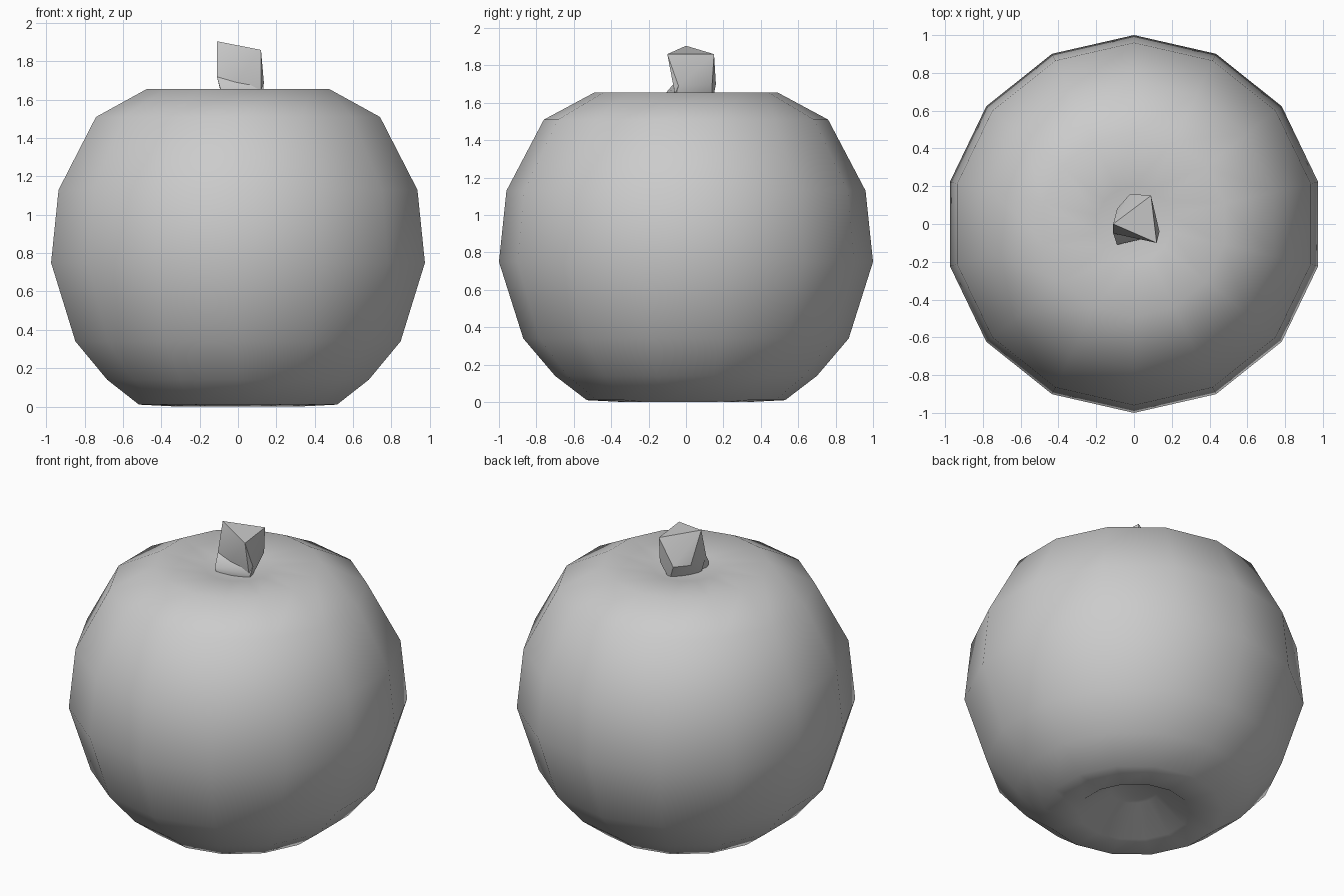
import bpy, bmesh, math
from mathutils import Vector

cube = bpy.data.objects.get("Cube")
if cube:
    bpy.data.objects.remove(cube, do_unlink=True)

SIDES = 14

# one plain grey for the whole model
grey = bpy.data.materials.new("plain_grey")
grey.use_nodes = True
colour = (0.6, 0.6, 0.6, 1)
grey.diffuse_color = colour
grey.node_tree.nodes["Principled BSDF"].inputs["Base Color"].default_value = colour


def finish(bm, name, angle):
    bmesh.ops.recalc_face_normals(bm, faces=bm.faces)
    mesh = bpy.data.meshes.new(name)
    bm.to_mesh(mesh)
    bm.free()
    mesh.materials.append(grey)
    obj = bpy.data.objects.new(name, mesh)
    bpy.context.collection.objects.link(obj)
    bpy.ops.object.select_all(action='DESELECT')
    obj.select_set(True)
    bpy.context.view_layer.objects.active = obj
    bpy.ops.object.shade_smooth_by_angle(angle=math.radians(angle))
    return obj


def lathe(name, profile, angle):
    """Turn a (radius, height) profile, corners pointing front and back."""
    bm = bmesh.new()
    verts = [bm.verts.new((0, -r, z)) for r, z in profile]
    edges = [bm.edges.new(pair) for pair in zip(verts, verts[1:])]
    bmesh.ops.spin(bm, geom=verts + edges, cent=(0, 0, 0), axis=(0, 0, 1),
                   angle=math.tau, steps=SIDES, use_merge=False)
    bmesh.ops.remove_doubles(bm, verts=bm.verts, dist=0.001)
    return finish(bm, name, angle)


def hull(name, points, angle):
    bm = bmesh.new()
    verts = [bm.verts.new(Vector(p)) for p in points]
    result = bmesh.ops.convex_hull(bm, input=verts)
    unused = [v for v in result["geom_interior"] if isinstance(v, bmesh.types.BMVert)]
    bmesh.ops.delete(bm, geom=unused, context='VERTS')
    return finish(bm, name, angle)


# round body with a pitted underside and a shallow hollow on top
lathe("fruit_body", [
    (0, 0.10), (0.14, 0.14), (0.33, 0.0), (0.53, 0.01), (0.70, 0.14),
    (0.87, 0.34), (1.0, 0.75), (0.96, 1.13), (0.76, 1.51),
    (0.49, 1.655), (0.2, 1.635), (0, 1.6)], 75)

# stubby stem with a slanted three-cornered cut
hull("stem", [
    (-0.11, 0.0, 1.905), (0.09, 0.15, 1.86), (0.12, -0.10, 1.86),
    (-0.11, -0.05, 1.72), (0.135, -0.04, 1.69), (-0.02, 0.16, 1.70),
    (-0.09, 0.08, 1.70), (0.09, 0.14, 1.70),
    (-0.08, -0.04, 1.60), (0.12, -0.05, 1.60), (0.02, 0.14, 1.60)], 30)

# flared root of the stem
hull("stem_root", [
    (-0.11, -0.05, 1.72), (0.135, -0.04, 1.69), (0.0, 0.10, 1.69),
    (-0.09, -0.11, 1.65), (0.13, -0.06, 1.64),
    (-0.08, -0.10, 1.60), (0.12, -0.05, 1.60), (0.0, 0.10, 1.60)], 30)
